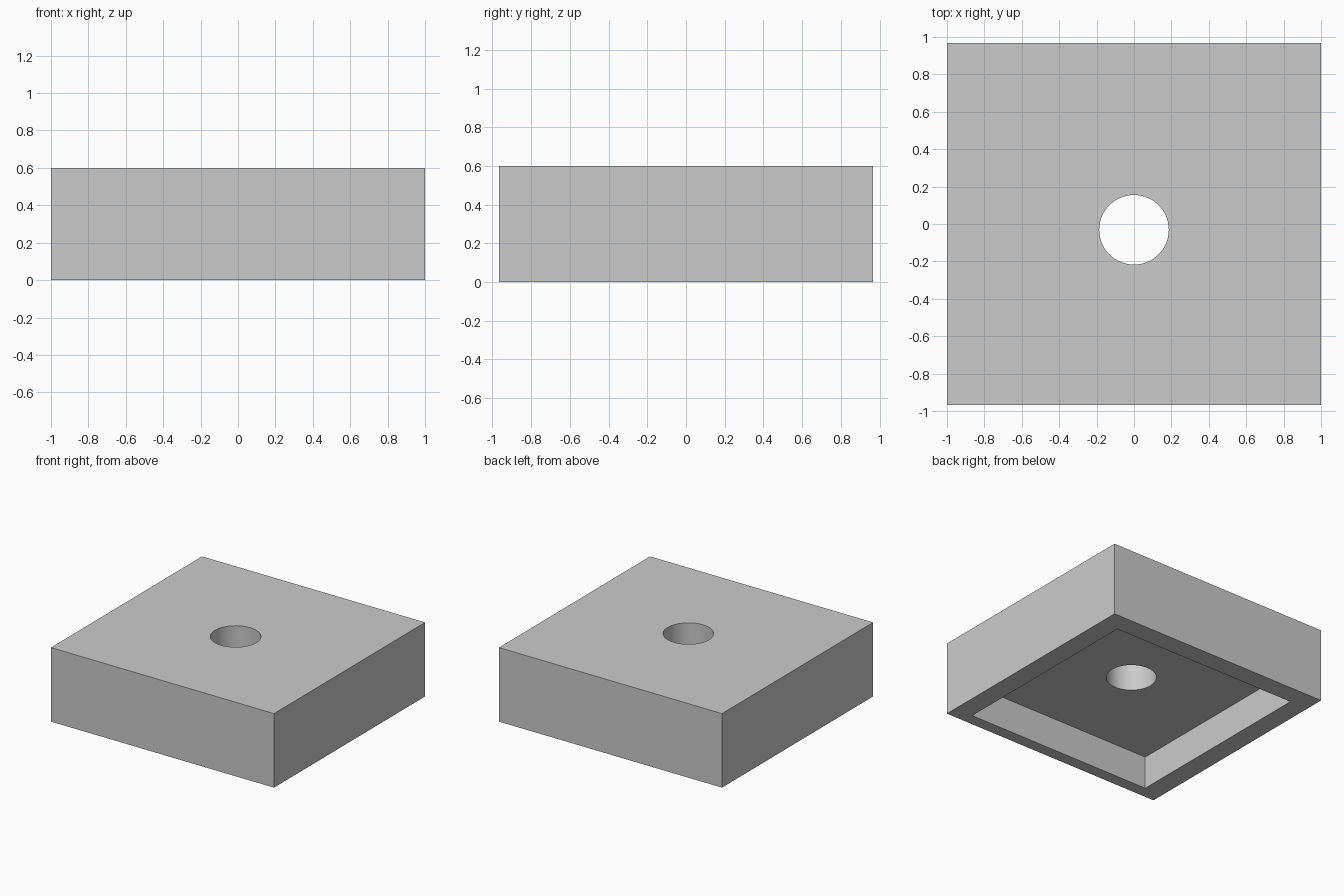
import bpy
import math

old = bpy.data.objects.get("Cube")
if old:
    bpy.data.objects.remove(old, do_unlink=True)

WIDTH, DEPTH, HEIGHT = 2.0, 1.934, 0.6
POCKET_SIZE, POCKET_DEPTH = 1.675, 0.266
HOLE_RADIUS, CENTRE_Y = 0.186, -0.031

grey = bpy.data.materials.new("plain_grey")
grey.use_nodes = True
colour = (0.6, 0.6, 0.6, 1.0)
grey.diffuse_color = colour
grey.node_tree.nodes["Principled BSDF"].inputs["Base Color"].default_value = colour


def box(name, size, location):
    bpy.ops.mesh.primitive_cube_add(size=1, location=location)
    obj = bpy.context.object
    obj.name = name
    obj.scale = size
    bpy.ops.object.transform_apply(location=True, rotation=False, scale=True)
    obj.data.materials.append(grey)
    return obj


def cut(target, cutter):
    mod = target.modifiers.new("cut", "BOOLEAN")
    mod.operation = "DIFFERENCE"
    mod.solver = "EXACT"
    mod.object = cutter
    bpy.context.view_layer.objects.active = target
    bpy.ops.object.modifier_apply(modifier=mod.name)
    bpy.data.objects.remove(cutter, do_unlink=True)


# Solid block
block = box("block", (WIDTH, DEPTH, HEIGHT), (0, 0, HEIGHT / 2))

# Square pocket in the underside, closer to the front
cut(block, box("pocket_cutter", (POCKET_SIZE, POCKET_SIZE, POCKET_DEPTH * 2),
               (0, CENTRE_Y, 0)))

# Round hole through the middle of the pocket
bpy.ops.mesh.primitive_cylinder_add(vertices=64, radius=HOLE_RADIUS, depth=2,
                                    location=(0, CENTRE_Y, HEIGHT / 2))
hole_cutter = bpy.context.object
hole_cutter.name = "hole_cutter"
hole_cutter.data.materials.append(grey)
cut(block, hole_cutter)

# Smooth hole wall, sharp edges elsewhere
bpy.ops.object.select_all(action="DESELECT")
block.select_set(True)
bpy.context.view_layer.objects.active = block
bpy.ops.object.shade_smooth_by_angle(angle=math.radians(30))
